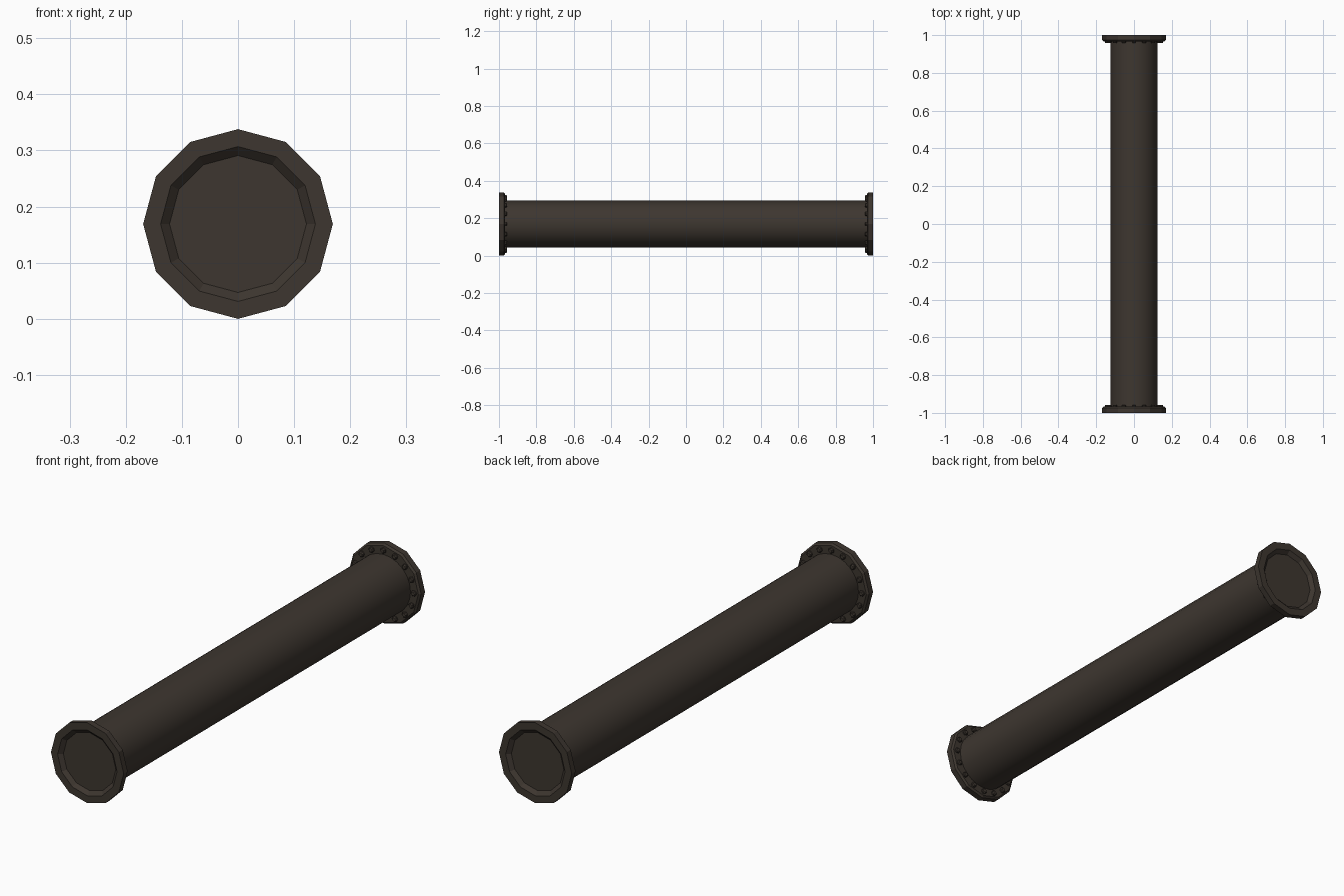
import bpy, bmesh, math
from mathutils import Vector

if "Cube" in bpy.data.objects:
    bpy.data.objects.remove(bpy.data.objects["Cube"])

CZ = 0.169  # pipe axis height

iron = bpy.data.materials.new("dark_iron")
iron.diffuse_color = (0.047, 0.037, 0.029, 1)
iron.use_nodes = True
iron.node_tree.nodes["Principled BSDF"].inputs["Base Color"].default_value = iron.diffuse_color


def finish(bm, name, smooth=False):
    bmesh.ops.recalc_face_normals(bm, faces=bm.faces)
    for f in bm.faces:
        f.smooth = smooth
    me = bpy.data.meshes.new(name)
    bm.to_mesh(me)
    bm.free()
    me.materials.append(iron)
    ob = bpy.data.objects.new(name, me)
    bpy.context.collection.objects.link(ob)
    return ob


def lathe(name, profile, sides, smooth=False, capped=False):
    """Spin (radius, y) points around the pipe axis."""
    bm = bmesh.new()
    rings = []
    for r, y in profile:
        rings.append([bm.verts.new((r * math.cos(a), y, CZ + r * math.sin(a)))
                      for a in (2 * math.pi * i / sides for i in range(sides))])
    for a, b in zip(rings, rings[1:]):
        for i in range(sides):
            j = (i + 1) % sides
            bm.faces.new((a[i], a[j], b[j], b[i]))
    if capped:
        bm.faces.new(rings[0])
        bm.faces.new(rings[-1])
    return finish(bm, name, smooth)


# Main pipe
lathe("pipe_body", [(0.1245, -0.972), (0.1245, 0.972)], 24, smooth=True)

for side, label in ((-1, "front"), (1, "back")):
    # Flange with stepped inner edge and shallow closed recess
    prof = [(0.122, 0.985), (0.138, 1.0), (0.169, 1.0), (0.169, 0.974),
            (0.161, 0.967), (0.118, 0.967)]
    prof = [(r, side * y) for r, y in prof]
    lathe(label + "_flange", prof, 12, capped=True)

    # Ring of bolt heads on the inner side of the flange
    bm = bmesh.new()
    for k in range(16):
        t = 2 * math.pi * k / 16
        c = Vector((0.142 * math.cos(t), 0, CZ + 0.142 * math.sin(t)))
        rings = []
        for r, y in ((0.012, 0.97), (0.012, 0.961), (0.008, 0.957)):
            rings.append([bm.verts.new((c.x + r * math.cos(t + i * math.pi / 3), side * y,
                                        c.z + r * math.sin(t + i * math.pi / 3)))
                          for i in range(6)])
        for a, b in zip(rings, rings[1:]):
            for i in range(6):
                j = (i + 1) % 6
                bm.faces.new((a[i], a[j], b[j], b[i]))
        bm.faces.new(rings[0])
        bm.faces.new(rings[-1])
    finish(bm, label + "_bolts")
